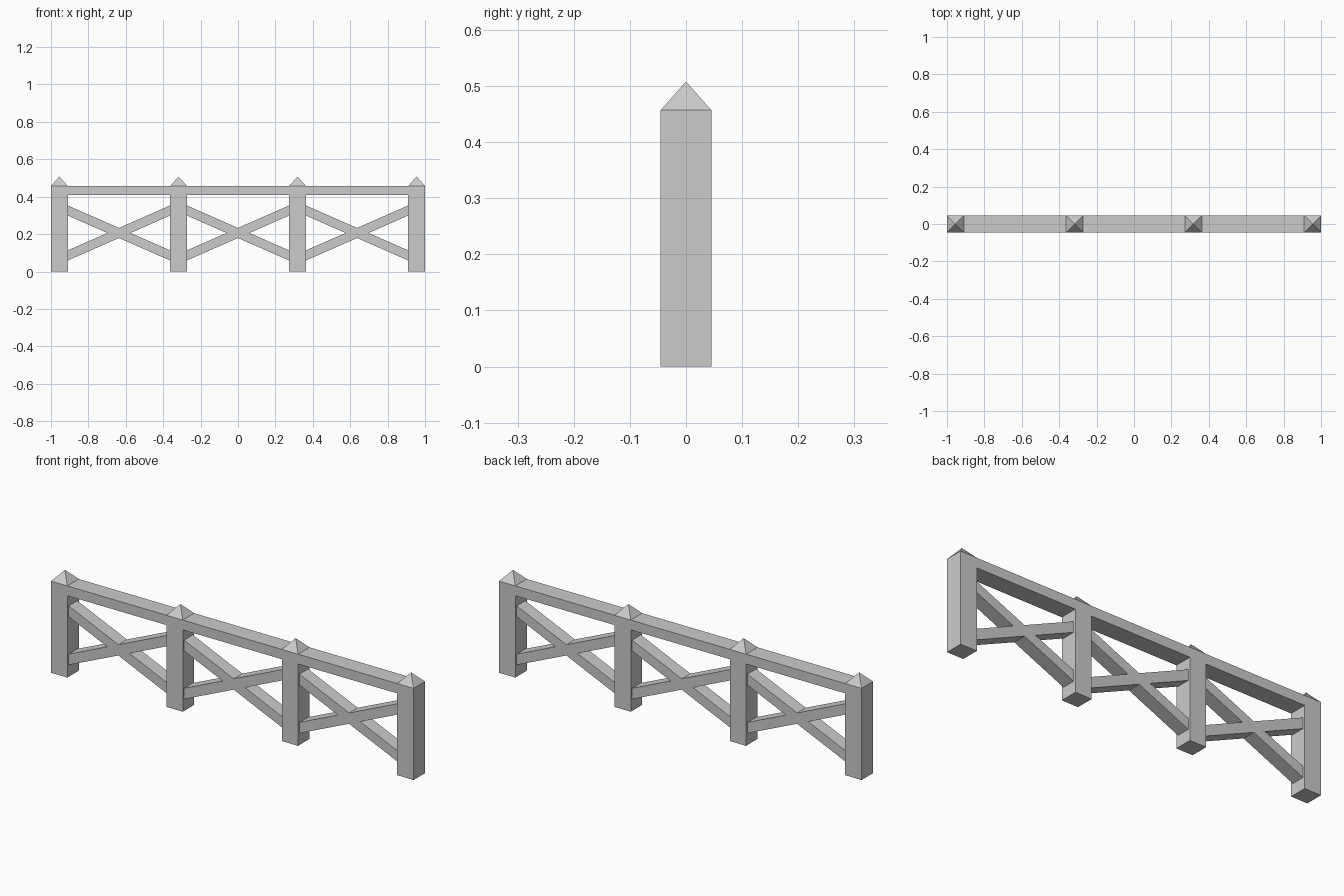
import bpy

if "Cube" in bpy.data.objects:
    bpy.data.objects.remove(bpy.data.objects["Cube"])

POSTS = (-0.955, -0.318, 0.318, 0.955)
HALF = 0.045            # half thickness of posts and rail
RAIL_LOW, RAIL_TOP, CAP_TOP = 0.408, 0.457, 0.508


def make_object(name, verts, faces):
    mesh = bpy.data.meshes.new(name)
    mesh.from_pydata(verts, [], faces)
    obj = bpy.data.objects.new(name, mesh)
    bpy.context.collection.objects.link(obj)
    return obj


def extrude_profile(name, profile, depth):
    """Extrude an anticlockwise x-z outline from y=-depth to y=+depth."""
    n = len(profile)
    verts = [(x, y, z) for y in (-depth, depth) for x, z in profile]
    faces = [list(range(n)), list(range(2 * n - 1, n - 1, -1))]
    faces += [(i, i + n, (i + 1) % n + n, (i + 1) % n) for i in range(n)]
    return make_object(name, verts, faces)


# Posts and top rail: one flush comb-shaped frame
outline = [(1.0, RAIL_TOP), (-1.0, RAIL_TOP)]
for i, x in enumerate(POSTS):
    left, right = x - HALF, x + HALF
    if i > 0:
        outline.append((left, RAIL_LOW))
    outline += [(left, 0), (right, 0)]
    if i < len(POSTS) - 1:
        outline.append((right, RAIL_LOW))
extrude_profile("posts_and_rail", outline, HALF)

# Pyramid caps on the posts
for x in POSTS:
    base = [(x + sx * HALF, sy * HALF, RAIL_TOP)
            for sx, sy in ((-1, -1), (1, -1), (1, 1), (-1, 1))]
    make_object("post_cap", base + [(x, 0, CAP_TOP)],
                [(i, (i + 1) % 4, 4) for i in range(4)])

# Cross braces filling each bay
MID, RISE, THICK = 0.206, 0.12, 0.027
for a, b in zip(POSTS, POSTS[1:]):
    cx, w = (a + b) / 2, (b - a) / 2 - HALF
    notch = THICK * w / RISE
    hi, lo = RISE + THICK, RISE - THICK
    cross = [(0, THICK), (-w, hi), (-w, lo), (-notch, 0), (-w, -lo), (-w, -hi),
             (0, -THICK), (w, -hi), (w, -lo), (notch, 0), (w, lo), (w, hi)]
    extrude_profile("cross_brace", [(cx + x, MID + z) for x, z in cross], 0.034)
